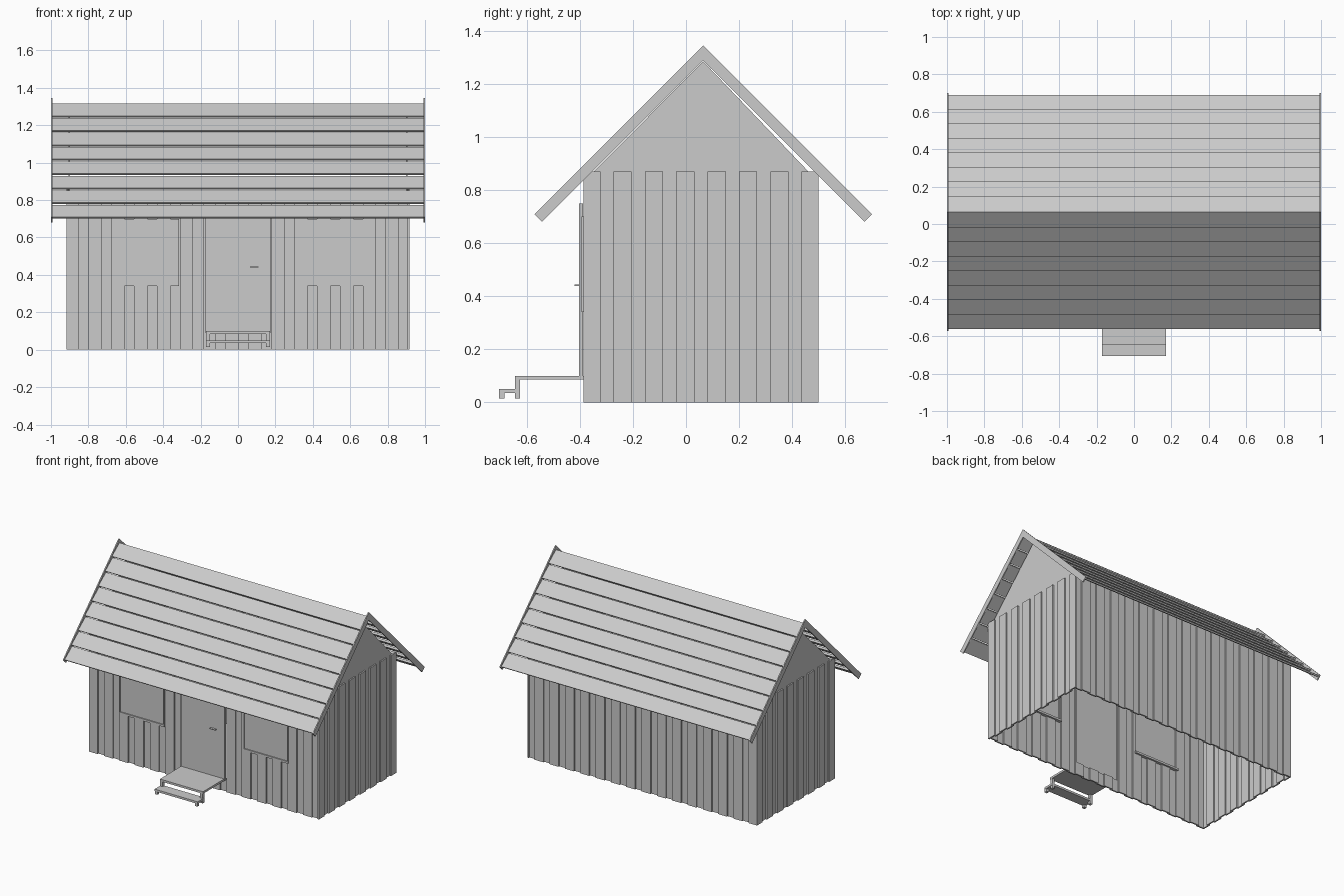
import bpy, bmesh

cube = bpy.data.objects.get("Cube")
if cube:
    bpy.data.objects.remove(cube, do_unlink=True)

grey = bpy.data.materials.new("plain_grey")
grey.use_nodes = True
colour = (0.6, 0.6, 0.6, 1)
grey.diffuse_color = colour
grey.node_tree.nodes["Principled BSDF"].inputs["Base Color"].default_value = colour


def prism(bm, outline, x0, x1):
    """Extrude a (y, z) outline along x."""
    a = [bm.verts.new((x0, y, z)) for y, z in outline]
    b = [bm.verts.new((x1, y, z)) for y, z in outline]
    bm.faces.new(a)
    bm.faces.new(b[::-1])
    n = len(a)
    for i in range(n):
        j = (i + 1) % n
        bm.faces.new((a[j], a[i], b[i], b[j]))


def box(bm, x0, x1, y0, y1, z0, z1):
    prism(bm, [(y0, z0), (y1, z0), (y1, z1), (y0, z1)], x0, x1)


def finish(bm, name):
    bmesh.ops.recalc_face_normals(bm, faces=bm.faces)
    mesh = bpy.data.meshes.new(name)
    bm.to_mesh(mesh)
    bm.free()
    mesh.materials.append(grey)
    obj = bpy.data.objects.new(name, mesh)
    bpy.context.collection.objects.link(obj)
    return obj


def box_part(name, *sizes):
    bm = bmesh.new()
    for size in sizes:
        box(bm, *size)
    return finish(bm, name)


# Main dimensions
WALL_X, FRONT, BACK = 0.917, -0.387, 0.5
RIDGE_Y, BOARD = 0.065, 0.01
OVERLAP = 0.005
DOOR = (-0.175, 0.175, 0.09, 0.75)
WINDOWS = [(-0.675, -0.315, 0.345, 0.7), (0.315, 0.675, 0.345, 0.7)]


def wall(name, start, end, count, face, inward, top, along_x, openings=()):
    """Overlapping upright boards, alternating between outer and inner layer."""
    bm = bmesh.new()
    pitch = (end - start) / count
    for i in range(count):
        a = max(start, start + i * pitch - OVERLAP)
        b = min(end, start + (i + 1) * pitch + OVERLAP)
        outer = face + inward * BOARD * (i % 2)
        d0, d1 = sorted((outer, outer + inward * BOARD))
        cuts = sorted({a, b} | {e for o in openings for e in o[:2] if a < e < b})
        for s, t in zip(cuts, cuts[1:]):
            spans = [(0, top)]
            for o in openings:
                if o[0] < (s + t) / 2 < o[1]:
                    spans = [(0, o[2]), (o[3], top)]
            for z0, z1 in spans:
                if along_x:
                    box(bm, s, t, d0, d1, z0, z1)
                else:
                    box(bm, d0, d1, s, t, z0, z1)
    return finish(bm, name)


# Walls
wall("front_wall", -WALL_X, WALL_X, 30, FRONT, 1, 0.83, True, [DOOR] + WINDOWS)
wall("back_wall", -WALL_X, WALL_X, 30, BACK, -1, 0.845, True)
for side, s in (("left", 1), ("right", -1)):
    wall(side + "_wall", FRONT, BACK, 15, s * WALL_X, -s, 0.87, False)

    # Gable panel
    bm = bmesh.new()
    x0, x1 = sorted((s * (WALL_X - BOARD), s * (WALL_X - 2 * BOARD)))
    prism(bm, [(FRONT + 0.02, 0.85), (BACK - 0.02, 0.85), (RIDGE_Y, 1.285)], x0, x1)
    finish(bm, side + "_gable")

    # Barge boards under the roof ends
    bm = bmesh.new()
    x0, x1 = sorted((s * 0.992, s))
    for d in (-1, 1):
        prism(bm, [(RIDGE_Y, 1.345), (RIDGE_Y + d * 0.636, 0.709),
                   (RIDGE_Y + d * 0.608, 0.681), (RIDGE_Y, 1.288)], x0, x1)
    finish(bm, side + "_barge_boards")

# Overlapping roof planks
STEP = 0.0772
for side, d in (("front", -1), ("back", 1)):
    bm = bmesh.new()
    for i in range(8):
        u, v = i * STEP, (i + 1) * STEP + 0.008
        prism(bm, [(RIDGE_Y + d * u, 1.315 - u), (RIDGE_Y + d * v, 1.335 - v),
                   (RIDGE_Y + d * (v - 0.008), 1.327 - v),
                   (RIDGE_Y + d * max(0, u - 0.008), 1.302 - u)], -0.992, 0.992)
    finish(bm, side + "_roof_planks")

# Door and handle
box_part("door", (DOOR[0], DOOR[1], -0.403, -0.388, 0.09, DOOR[3]))
box_part("door_handle", (0.065, 0.11, -0.42, -0.403, 0.439, 0.444))

# Windows: pane, side trims and sill
for side, (x0, x1, z0, z1) in zip(("right", "left"), WINDOWS):
    box_part(side + "_window_pane", (x0, x1, -0.386, -0.38, z0, z1))
    box_part(side + "_window_frame",
             (x0, x0 + 0.008, -0.394, -0.37, z0, z1),
             (x1 - 0.008, x1, -0.394, -0.37, z0, z1),
             (x0, x1, -0.394, -0.355, z0 - 0.005, z0 + 0.01))

# Porch steps with corner posts
box_part("porch_platform", (-0.172, 0.172, -0.645, -0.385, 0.085, 0.1))
box_part("lower_step", (-0.172, 0.172, -0.705, -0.625, 0.035, 0.05))
for name, y, top in (("rear_posts", -0.645, 0.085), ("front_posts", -0.705, 0.035)):
    box_part(name, *[(s * 0.16 - 0.01, s * 0.16 + 0.01, y, y + 0.02, 0.015, top)
                     for s in (-1, 1)])
